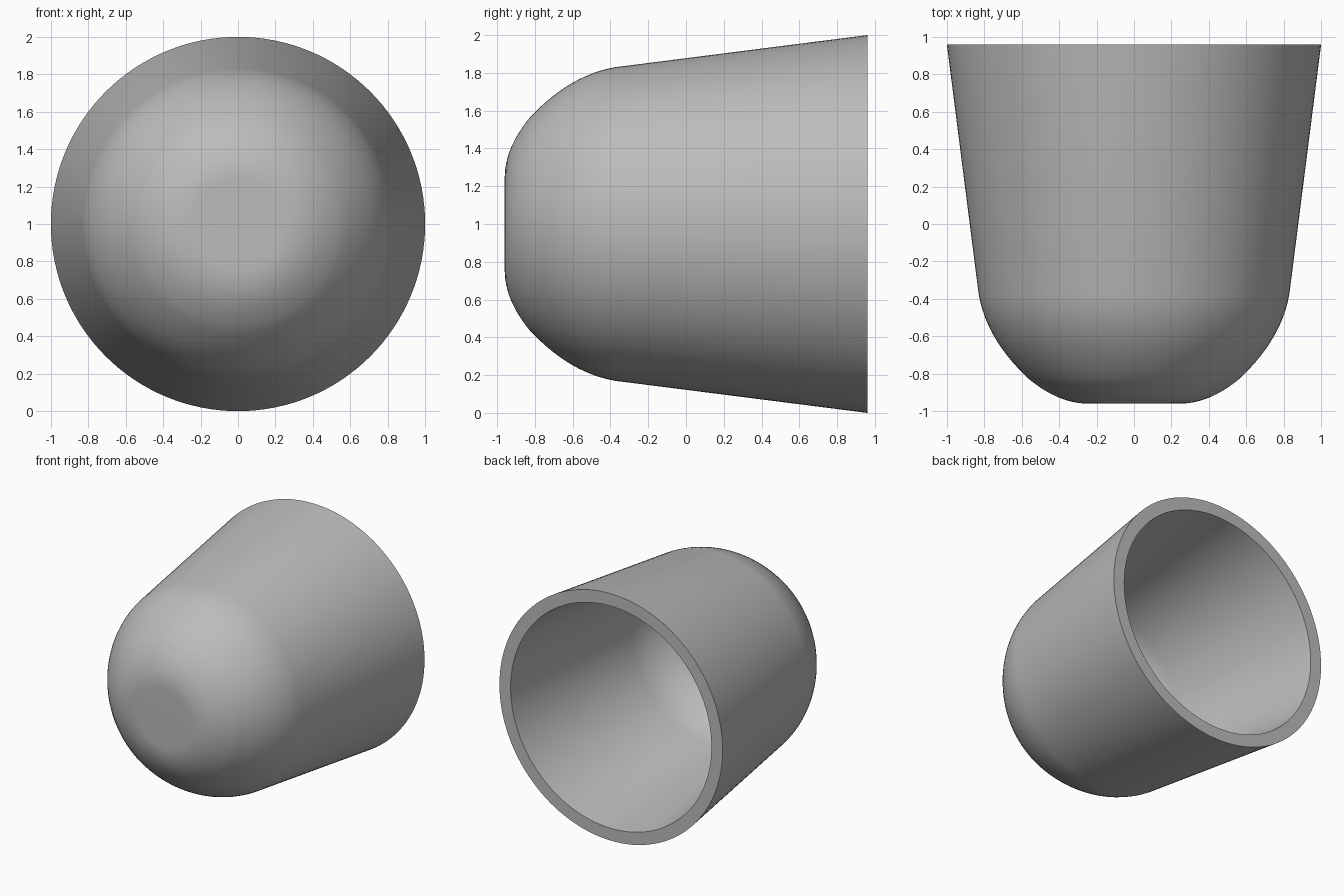
import bpy, bmesh, math
from mathutils import Vector, geometry

default = bpy.data.objects.get("Cube")
if default:
    bpy.data.objects.remove(default)

SEGMENTS = 128
WALL = 0.1
BACK = 0.96

grey = bpy.data.materials.new("plain_grey")
grey.use_nodes = True
colour = (0.5, 0.5, 0.5, 1)
grey.diffuse_color = colour
grey.node_tree.nodes["Principled BSDF"].inputs["Base Color"].default_value = colour


def curve(*points):
    return geometry.interpolate_bezier(*[Vector(p) for p in points], 14)


# Outer profile as (radius, y): flat tip, rounded nose, straight flared wall
nose = curve((0.24, -BACK), (0.36, -BACK), (0.46, -0.91), (0.56, -0.83))
shoulder = curve((0.56, -0.83), (0.70, -0.70), (0.80, -0.55), (0.83, -0.376))
outer = [Vector((0, -BACK))] + nose + shoulder[1:] + [Vector((1, BACK))]

# Inner profile: the outer one moved inwards by the wall thickness
inner = []
for i, p in enumerate(outer):
    tangent = outer[min(i + 1, len(outer) - 1)] - outer[max(i - 1, 0)]
    normal = Vector((-tangent.y, tangent.x)).normalized()
    inner.append(p + normal * WALL)
inner[0].x = 0
inner[-1] = Vector((1 - WALL, BACK))
profile = outer + inner[::-1]

# Spin the profile around the y axis through the middle height
bm = bmesh.new()
verts = [bm.verts.new((p.x, p.y, 1)) for p in profile]
edges = [bm.edges.new(pair) for pair in zip(verts, verts[1:])]
bmesh.ops.spin(bm, geom=verts + edges, cent=(0, 0, 1), axis=(0, 1, 0),
               angle=2 * math.pi, steps=SEGMENTS, use_duplicate=False)
bmesh.ops.remove_doubles(bm, verts=bm.verts, dist=0.0001)
bmesh.ops.recalc_face_normals(bm, faces=bm.faces)
mesh = bpy.data.meshes.new("cup_shell")
bm.to_mesh(mesh)
bm.free()
mesh.materials.append(grey)

cup = bpy.data.objects.new("cup_shell", mesh)
bpy.context.collection.objects.link(cup)
bpy.context.view_layer.objects.active = cup
cup.select_set(True)
bpy.ops.object.shade_smooth_by_angle(angle=math.radians(35))
